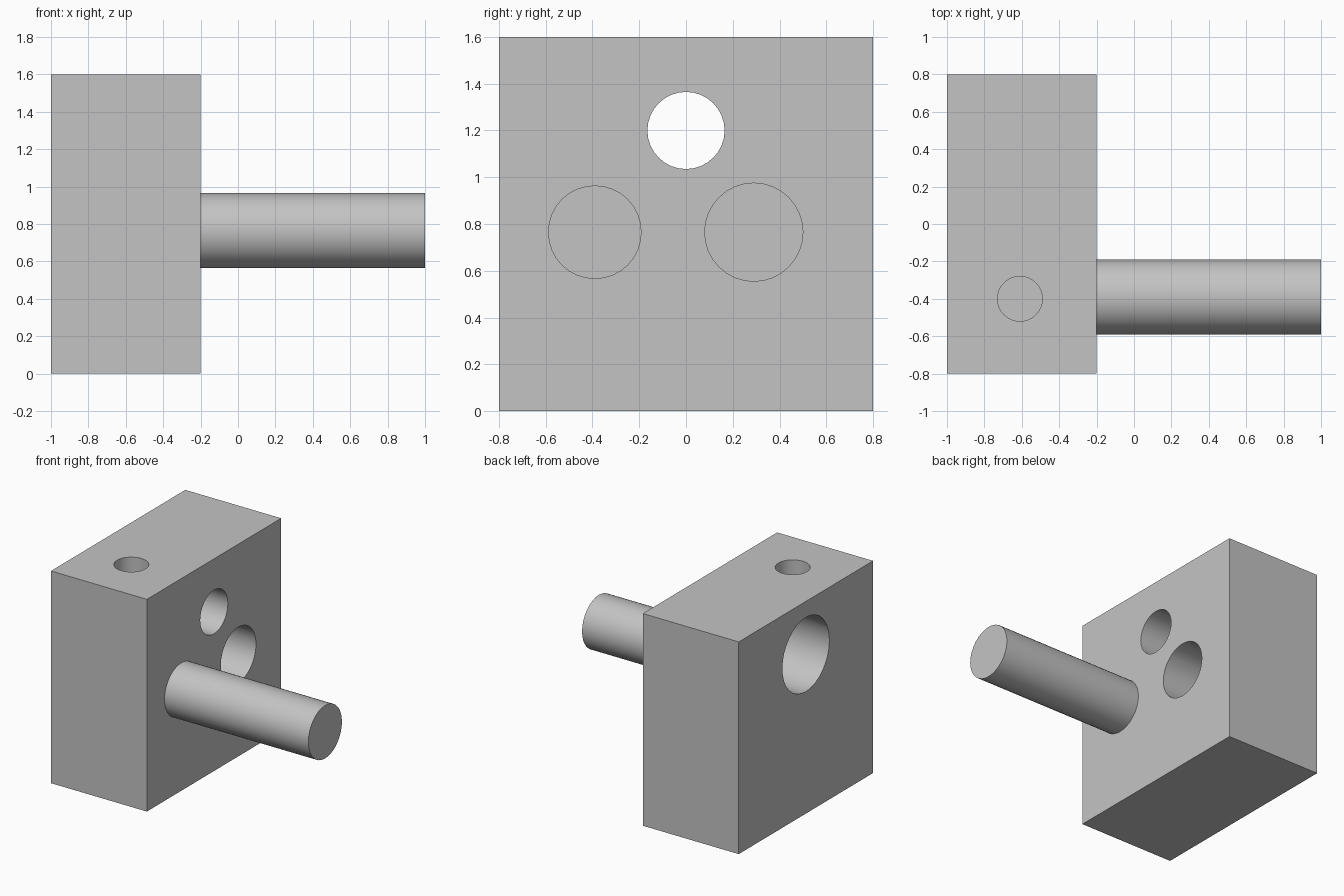
import bpy
import math

# Remove the default cube
cube = bpy.data.objects.get("Cube")
if cube:
    bpy.data.objects.remove(cube, do_unlink=True)

# Single plain grey
grey = bpy.data.materials.new("plain grey")
grey.use_nodes = True
colour = (0.55, 0.55, 0.55, 1)
grey.diffuse_color = colour
grey.node_tree.nodes["Principled BSDF"].inputs["Base Color"].default_value = colour


def rod(name, start, end, radius):
    """Cylinder along x or z between two end points."""
    along_x = start[0] != end[0]
    centre = [(a + b) / 2 for a, b in zip(start, end)]
    bpy.ops.mesh.primitive_cylinder_add(
        vertices=32, radius=radius, depth=math.dist(start, end), location=centre,
        rotation=(0, math.pi / 2 if along_x else 0, 0))
    obj = bpy.context.object
    obj.name = name
    obj.data.materials.append(grey)
    return obj


def smooth(obj):
    bpy.ops.object.select_all(action='DESELECT')
    obj.select_set(True)
    bpy.context.view_layer.objects.active = obj
    bpy.ops.object.shade_smooth_by_angle(angle=math.radians(30))


def drill(body, start, end, radius):
    """Cut a round hole and discard the cutter."""
    cutter = rod("cutter", start, end, radius)
    cutter.hide_render = True
    mod = body.modifiers.new("hole", 'BOOLEAN')
    mod.operation = 'DIFFERENCE'
    mod.solver = 'EXACT'
    mod.object = cutter
    bpy.context.view_layer.objects.active = body
    bpy.ops.object.modifier_apply(modifier=mod.name)
    bpy.data.objects.remove(cutter, do_unlink=True)


# Rectangular block
bpy.ops.mesh.primitive_cube_add(size=1, location=(-0.6, 0, 0.8))
block = bpy.context.object
block.name = "block"
block.scale = (0.8, 1.6, 1.6)
bpy.ops.object.transform_apply(location=False, rotation=False, scale=True)
block.data.materials.append(grey)

# Through hole, its counterbore, the blind side socket and the top hole
drill(block, (-1.1, 0, 1.2), (-0.1, 0, 1.2), 0.165)
drill(block, (-1.1, 0, 1.2), (-0.6, 0, 1.2), 0.28)
drill(block, (-0.8, 0.29, 0.765), (-0.1, 0.29, 0.765), 0.21)
drill(block, (-0.61, -0.4, 1.2), (-0.61, -0.4, 1.7), 0.12)
smooth(block)

# Pin seated in the block
pin = rod("pin", (-0.25, -0.39, 0.765), (1, -0.39, 0.765), 0.2)
smooth(pin)
